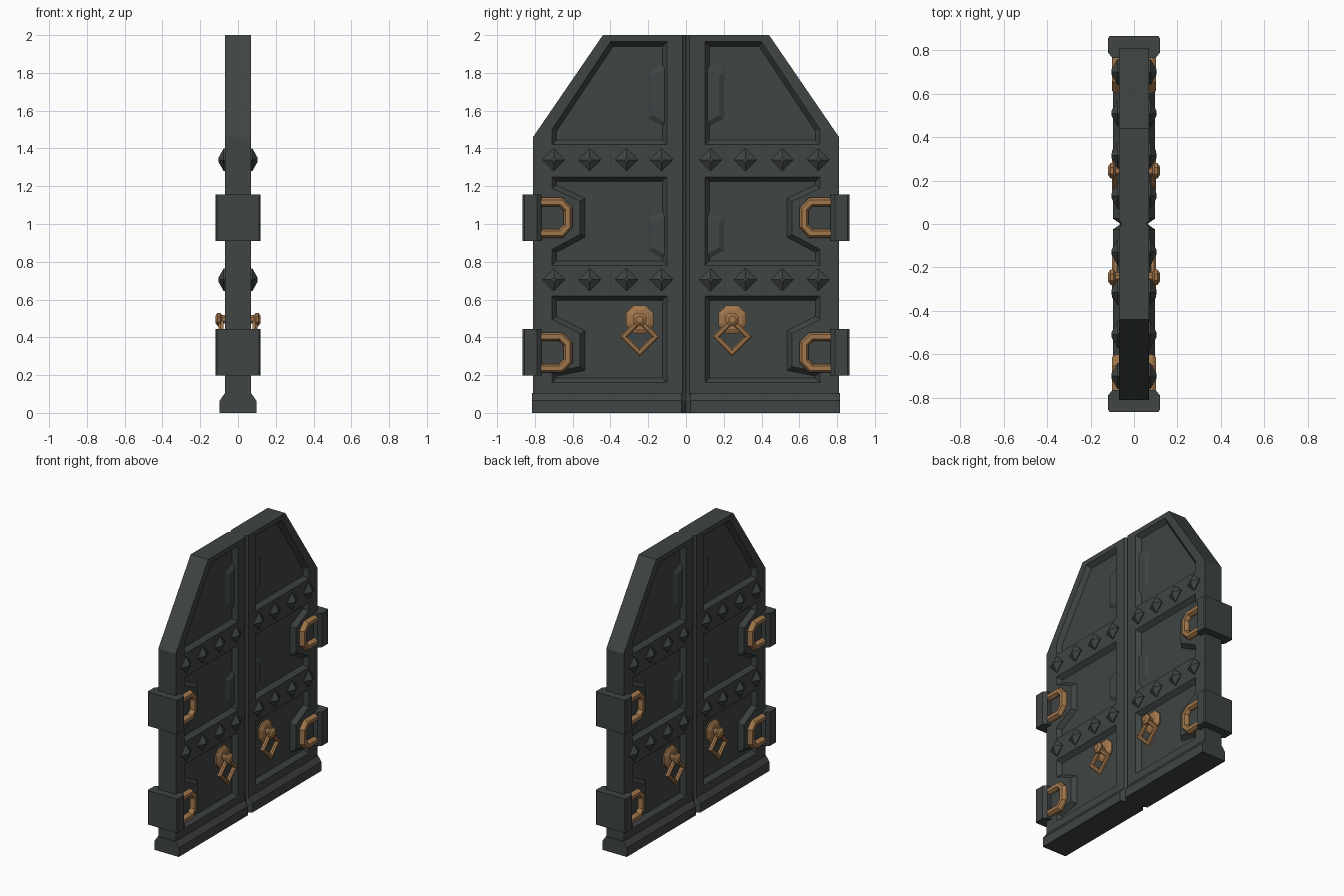
import bpy, bmesh, math
from mathutils import Vector

if "Cube" in bpy.data.objects:
    bpy.data.objects.remove(bpy.data.objects["Cube"])


def material(name, rgb):
    m = bpy.data.materials.new(name)
    m.diffuse_color = (*rgb, 1)
    m.use_nodes = True
    m.node_tree.nodes["Principled BSDF"].inputs["Base Color"].default_value = m.diffuse_color
    return m


IRON = material("dark iron", (0.050, 0.058, 0.057))
BRASS = material("aged brass", (0.36, 0.185, 0.072))


def normals(pts, closed=True):
    """Mitred left-hand normals of a 2D path."""
    pts = [Vector(p) for p in pts]
    n, out = len(pts), []
    for i in range(n):
        ns = []
        for a, b in ((i - 1, i), (i, i + 1)):
            if closed or (a >= 0 and b < n):
                d = (pts[b % n] - pts[a % n]).normalized()
                ns.append(Vector((-d.y, d.x)))
        if len(ns) == 1:
            out.append(ns[0])
        else:
            out.append((ns[0] + ns[1]) / (1 + ns[0].dot(ns[1])))
    return out


def inset(pts, d):
    return [Vector(p) + d * k for p, k in zip(pts, normals(pts))]


def at_x(x, pts):
    return [(x, p[0], p[1]) for p in pts]


def ngon(y, z, r, sides, turn=0.0):
    return [(y + r * math.cos(turn + math.tau * i / sides),
             z + r * math.sin(turn + math.tau * i / sides)) for i in range(sides)]


def loft(name, rings, mat, loop=False):
    """Skin a row of equal rings; cap the ends unless it loops."""
    bm = bmesh.new()
    vs = [[bm.verts.new(p) for p in r] for r in rings]
    n = len(vs[0])
    for a, b in list(zip(vs, vs[1:])) + ([(vs[-1], vs[0])] if loop else []):
        for i in range(n):
            j = (i + 1) % n
            bm.faces.new((a[i], a[j], b[j], b[i]))
    if not loop:
        bm.faces.new(vs[0])
        bm.faces.new(vs[-1])
    bmesh.ops.recalc_face_normals(bm, faces=bm.faces)
    me = bpy.data.meshes.new(name)
    bm.to_mesh(me)
    bm.free()
    me.materials.append(mat)
    ob = bpy.data.objects.new(name, me)
    bpy.context.collection.objects.link(ob)
    return ob


def sweep(name, path, section, mat, closed):
    rings = [[(x, p[0] + o * k.x, p[1] + o * k.y) for o, x in section]
             for p, k in zip(path, normals(path, closed))]
    return loft(name, rings, mat, closed)


def mirror(ob):
    """Open the faces on the centre planes, then mirror to all four quarters."""
    bm = bmesh.new()
    bm.from_mesh(ob.data)
    inner = [f for f in bm.faces
             if any(all(abs(v.co[ax]) < 1e-4 for v in f.verts) for ax in (0, 1))]
    bmesh.ops.delete(bm, geom=inner, context='FACES')
    bm.to_mesh(ob.data)
    bm.free()
    mod = ob.modifiers.new("mirror", 'MIRROR')
    mod.use_axis = (True, True, False)
    mod.use_clip = True
    return ob


# Door leaf: one quarter, with a chamfer along the centre seam
def leaf_outline(y0):
    return [(y0, 0.02), (0.81, 0.02), (0.81, 1.46), (0.44, 2.0), (y0, 2.0)]


leaf = loft("door_leaf", [at_x(0, leaf_outline(0)), at_x(0.055, leaf_outline(0)),
                          at_x(0.07, leaf_outline(0.018))], IRON)

# Recessed panels, notched around the hinge plates
panels = [
    [(0.10, 1.42), (0.71, 1.42), (0.71, 1.50), (0.40, 1.965), (0.10, 1.965)],
    [(0.10, 0.78), (0.71, 0.78), (0.71, 0.865), (0.56, 0.945), (0.56, 1.12),
     (0.71, 1.19), (0.71, 1.25), (0.10, 1.25)],
    [(0.10, 0.16), (0.71, 0.16), (0.71, 0.215), (0.56, 0.245), (0.56, 0.42),
     (0.71, 0.495), (0.71, 0.62), (0.10, 0.62)],
]
FLOOR = 0.04
cutters = []
for p in panels:
    c = loft("panel_cutter", [at_x(0.076, inset(p, -0.005)),
                              at_x(FLOOR, inset(p, 0.025))], IRON)
    c.hide_render = True
    cutters.append(c)
    mod = leaf.modifiers.new("panel", 'BOOLEAN')
    mod.operation, mod.solver, mod.object = 'DIFFERENCE', 'EXACT', c
bpy.context.view_layer.update()
deps = bpy.context.evaluated_depsgraph_get()
carved = bpy.data.meshes.new_from_object(leaf.evaluated_get(deps))
leaf.modifiers.clear()
leaf.data = carved
for c in cutters:
    bpy.data.objects.remove(c)
mirror(leaf)

# Raised trapezoid plates beside the inner stiles
for z0, z1, z2, z3 in ((1.50, 1.56, 1.80, 1.86), (0.80, 0.86, 1.03, 1.08)):
    t = [(0.09, z0), (0.20, z1), (0.20, z2), (0.09, z3)]
    mirror(loft("panel_plate", [at_x(FLOOR - 0.01, t), at_x(FLOOR, t),
                                at_x(FLOOR + 0.014, inset(t, 0.025))], IRON))

# Plinth with sloped top and seam notch
mirror(loft("plinth", [[(0, y, 0), (t, y, 0), (t, y, 0.065), (min(t, 0.069), y, 0.105), (0, y, 0.105)]
                       for y, t in ((0, 0.062), (0.025, 0.097), (0.815, 0.097))], IRON))

# Pyramid studs on the two rails
for z in (1.34, 0.705):
    for y in (0.13, 0.315, 0.51, 0.70):
        mirror(loft("stud", [at_x(x, ngon(y, z, r, 4))
                             for x, r in ((0.06, 0.06), (0.076, 0.06), (0.103, 0.012))], IRON))

# Hinges: iron clamp block and brass strap loop
for zc in (1.033, 0.32):
    prof = [(0, 0.865), (0.112, 0.865), (0.12, 0.855), (0.12, 0.79), (0.10, 0.765), (0, 0.765)]
    mirror(loft("hinge_clamp", [[(x, y, zc + s) for x, y in prof]
                                for s in (-0.123, 0.123)], IRON))
    path = [(0.79, zc - 0.083), (0.662, zc - 0.083), (0.625, zc - 0.045),
            (0.625, zc + 0.045), (0.662, zc + 0.083), (0.79, zc + 0.083)]
    mirror(sweep("hinge_strap", path, [(-0.023, 0.06), (-0.023, 0.085), (-0.012, 0.102),
                                       (0.012, 0.102), (0.023, 0.085), (0.023, 0.06)], BRASS, False))

# Knockers: back plate, knob and diamond ring
ky, kz = 0.245, 0.495
mirror(loft("knocker_plate", [at_x(x, ngon(ky, kz, r, 8, math.pi / 8))
                              for x, r in ((0.03, 0.08), (0.05, 0.08), (0.062, 0.055))], BRASS))
mirror(loft("knocker_knob", [at_x(x, ngon(ky, kz, r, 8, math.pi / 8))
                             for x, r in ((0.05, 0.024), (0.085, 0.024), (0.094, 0.038),
                                          (0.108, 0.038), (0.12, 0.02))], BRASS))
mirror(sweep("knocker_ring", ngon(ky, 0.403, 0.085, 4),
             [(-0.014, 0.078), (-0.014, 0.093), (-0.006, 0.102),
              (0.006, 0.102), (0.014, 0.093), (0.014, 0.078)], BRASS, True))
